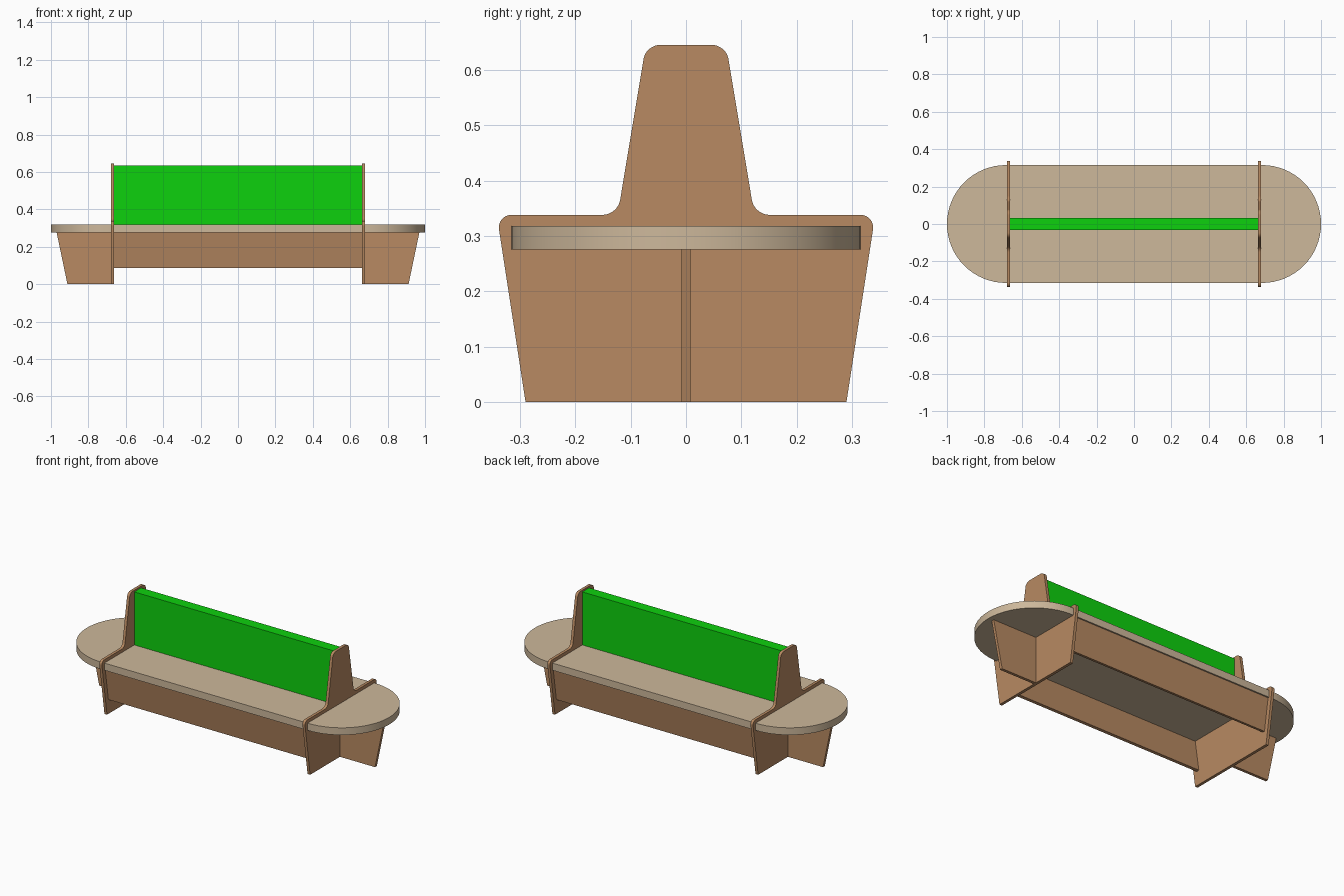
import bpy, bmesh, math
from mathutils import Vector

if "Cube" in bpy.data.objects:
    bpy.data.objects.remove(bpy.data.objects["Cube"])


def material(name, rgb):
    m = bpy.data.materials.new(name)
    lin = [((c / 255 + 0.055) / 1.055) ** 2.4 for c in rgb]
    m.diffuse_color = (*lin, 1)
    m.use_nodes = True
    m.node_tree.nodes["Principled BSDF"].inputs["Base Color"].default_value = m.diffuse_color
    return m


wood = material("brown wood", (184, 138, 98))
pale = material("pale seat", (205, 184, 155))
green = material("green back", (13, 209, 13))


def prism(name, points, offset, mat, smooth=False):
    """Extrude a closed 3D outline by an offset vector."""
    bm = bmesh.new()
    face = bm.faces.new([bm.verts.new(p) for p in points])
    res = bmesh.ops.extrude_face_region(bm, geom=[face])
    verts = [g for g in res["geom"] if isinstance(g, bmesh.types.BMVert)]
    bmesh.ops.translate(bm, verts=verts, vec=Vector(offset))
    bmesh.ops.recalc_face_normals(bm, faces=bm.faces)
    me = bpy.data.meshes.new(name)
    bm.to_mesh(me)
    bm.free()
    me.materials.append(mat)
    ob = bpy.data.objects.new(name, me)
    bpy.context.collection.objects.link(ob)
    if smooth:
        bpy.ops.object.select_all(action='DESELECT')
        bpy.context.view_layer.objects.active = ob
        ob.select_set(True)
        bpy.ops.object.shade_smooth_by_angle(angle=math.radians(30))
    return ob


def rounded(corners, steps=8):
    """Outline of (y, z, rounding length) corners with rounded bends."""
    out = []
    n = len(corners)
    for i, (y, z, d) in enumerate(corners):
        p = Vector((y, z))
        if d == 0:
            out.append(p)
            continue
        a = (Vector(corners[i - 1][:2]) - p).normalized() * d
        b = (Vector(corners[(i + 1) % n][:2]) - p).normalized() * d
        for k in range(steps + 1):
            t = k / steps
            out.append(p + a * ((1 - t) ** 3 + 3 * (1 - t) ** 2 * t * 0.45)
                       + b * (t ** 3 + 3 * (1 - t) * t * t * 0.45))
    return out


# Seat: long board with round ends
R, CX = 0.315, 0.685
seat = []
for side, start in ((1, -90), (-1, 90)):
    for k in range(33):
        a = math.radians(start + 180 * k / 32)
        seat.append((side * CX + R * math.cos(a), R * math.sin(a), 0.275))
prism("seat", seat, (0, 0, 0.043), pale, True)

# Backrest
prism("backrest", [(-0.664, -0.032, 0.31), (0.664, -0.032, 0.31),
                   (0.664, 0.032, 0.31), (-0.664, 0.032, 0.31)],
      (0, 0, 0.325), green)

# Side panels and end fins
half = [(0.29, 0, 0), (0.342, 0.338, 0.027), (0.1235, 0.338, 0.027), (0.0725, 0.645, 0.025)]
outline = rounded(half + [(-y, z, d) for y, z, d in reversed(half)])
for s, label in ((-1, "left"), (1, "right")):
    prism(label + "_panel", [(s * 0.663, p.x, p.y) for p in outline],
          (s * 0.017, 0, 0), wood, True)
    prism(label + "_end_fin", [(s * 0.675, -0.0085, 0), (s * 0.912, -0.0085, 0),
                               (s * 0.97, -0.0085, 0.278), (s * 0.675, -0.0085, 0.278)],
          (0, 0.017, 0), wood)

# Slanted aprons under the long seat edges
for s, label in ((-1, "front"), (1, "back")):
    prism(label + "_apron", [(-0.665, s * 0.277, 0.085), (-0.665, s * 0.307, 0.278),
                             (-0.665, s * 0.290, 0.278), (-0.665, s * 0.260, 0.087)],
          (1.33, 0, 0), wood)
